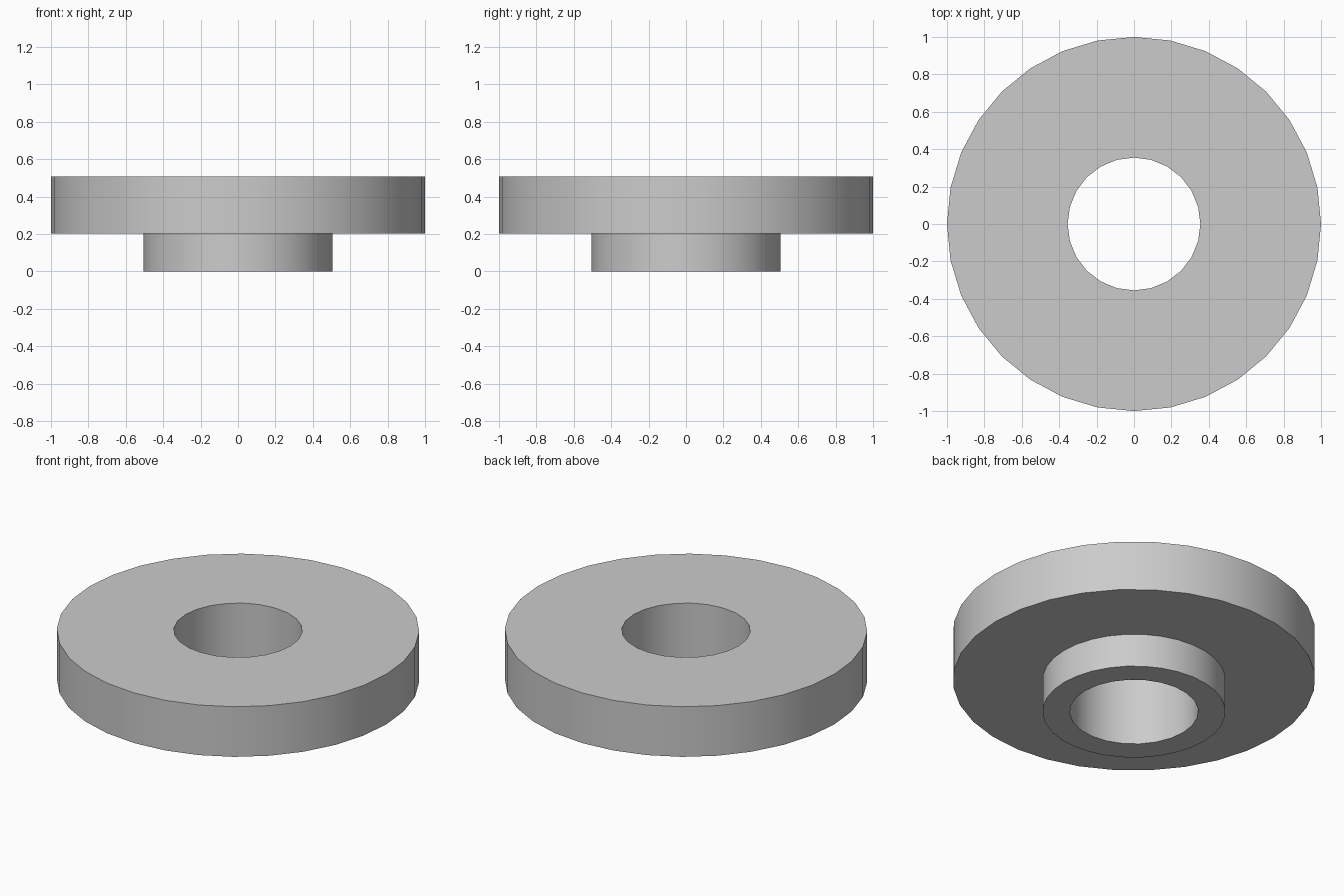
import bpy
import bmesh
from math import cos, sin, tau, radians

cube = bpy.data.objects.get("Cube")
if cube:
    bpy.data.objects.remove(cube, do_unlink=True)

FLANGE_R, BOSS_R, BORE_R = 1.0, 0.505, 0.355
STEP_Z, TOP_Z = 0.203, 0.508

bm = bmesh.new()


def ring(radius, z, sides):
    """Closed loop of edges."""
    verts = [bm.verts.new((radius * cos(tau * i / sides), radius * sin(tau * i / sides), z))
             for i in range(sides)]
    return [bm.edges.new((verts[i - 1], verts[i])) for i in range(sides)]


def wall(lower, upper):
    bmesh.ops.bridge_loops(bm, edges=lower + upper)


def annulus(outer, inner):
    bmesh.ops.triangle_fill(bm, edges=outer + inner, use_beauty=True)


# Rings of the wide flange, the narrow boss and the through bore
flange_low, flange_top = ring(FLANGE_R, STEP_Z, 32), ring(FLANGE_R, TOP_Z, 32)
boss_low, boss_top = ring(BOSS_R, 0, 32), ring(BOSS_R, STEP_Z, 32)
bore_low, bore_top = ring(BORE_R, 0, 24), ring(BORE_R, TOP_Z, 24)

# Upright walls
wall(flange_low, flange_top)
wall(boss_low, boss_top)
wall(bore_low, bore_top)

# Flat faces: top, underside step, boss end
annulus(flange_top, bore_top)
annulus(flange_low, boss_top)
annulus(boss_low, bore_low)

bmesh.ops.recalc_face_normals(bm, faces=bm.faces)
mesh = bpy.data.meshes.new("flanged_bushing")
bm.to_mesh(mesh)
bm.free()

bushing = bpy.data.objects.new("flanged_bushing", mesh)
bpy.context.collection.objects.link(bushing)

# Plain grey material
grey = bpy.data.materials.new("light_grey")
grey.use_nodes = True
colour = (0.6, 0.6, 0.6, 1)
grey.diffuse_color = colour
grey.node_tree.nodes["Principled BSDF"].inputs["Base Color"].default_value = colour
mesh.materials.append(grey)

# Smooth round walls with crisp rims
bpy.ops.object.select_all(action="DESELECT")
bushing.select_set(True)
bpy.context.view_layer.objects.active = bushing
bpy.ops.object.shade_smooth_by_angle(angle=radians(30))
